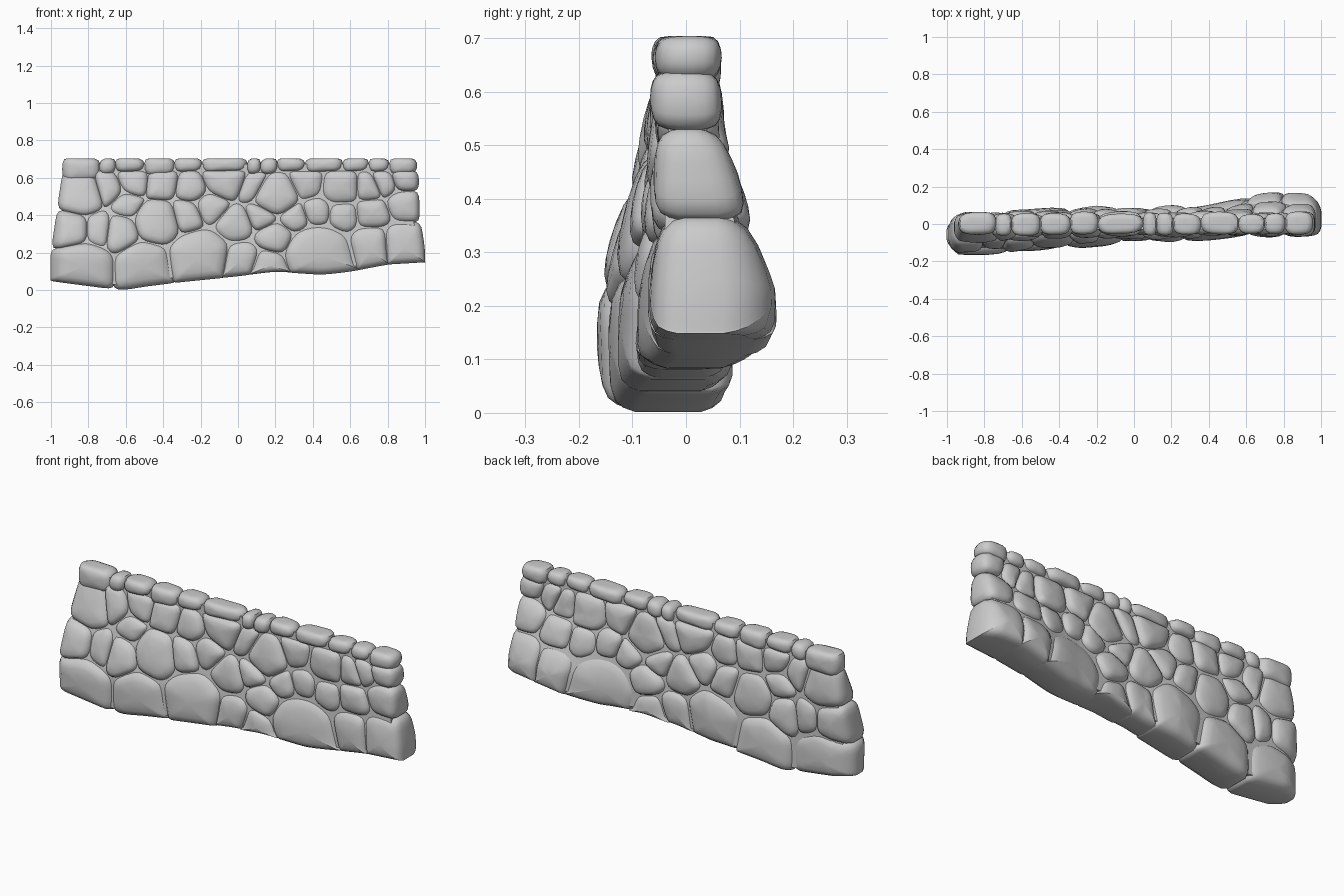
import bpy, bmesh, random
from mathutils import Vector

if "Cube" in bpy.data.objects:
    bpy.data.objects.remove(bpy.data.objects["Cube"])

random.seed(4)

# Piecewise-linear outlines: underside height, extra front and back batter at the base
BOTTOM = [(-1, .05), (-.93, .04), (-.62, 0), (-.5, .02), (-.3, .045), (0, .075),
          (.2, .1), (.45, .083), (.6, .1), (.8, .138), (1, .15)]
FRONT = [(-1, .07), (-.94, .105), (-.7, .1), (-.4, .08), (0, .035), (.2, .04), (.6, .012), (1, .015)]
BACK = [(-1, -.05), (-.9, -.01), (-.5, .01), (-.2, .035), (0, .015), (.4, .04),
        (.65, .095), (.8, .105), (.94, .09), (1, .05)]


def lerp(table, x):
    if x <= table[0][0]:
        return table[0][1]
    for (a, va), (b, vb) in zip(table, table[1:]):
        if x <= b:
            return va + (vb - va) * (x - a) / (b - a)
    return table[-1][1]


def ramp(z, top, height):
    return min(max((top - z) / height, 0), 1)


def face_y(x, z, side):
    """Wall surface: straight at the top, spreading towards the base."""
    if side < 0:
        return -.063 - ramp(z, .6, .38) * lerp(FRONT, x)
    return .063 + .01 * ramp(z, .65, .2) + ramp(z, .53, .3) * lerp(BACK, x)


def clip(poly, p, n):
    """Keep the part of a convex polygon on the negative side of a line."""
    out = []
    for a, b in zip(poly, poly[1:] + poly[:1]):
        da, db = (a - p).dot(n), (b - p).dot(n)
        if da <= 0:
            out.append(a)
        if da * db < 0:
            out.append(a.lerp(b, da / (da - db)))
    return out


def soften(poly, step=.03):
    """Resample the outline, lift it to the underside and round its corners."""
    pts = []
    for a, b in zip(poly, poly[1:] + poly[:1]):
        n = max(1, round((b - a).length / step))
        pts += [a.lerp(b, i / n) for i in range(n)]
    pts = [Vector((p.x, max(p.y, lerp(BOTTOM, p.x)))) for p in pts]
    for _ in range(2):
        pts = [(pts[i - 1] + 2 * p + pts[(i + 1) % len(pts)]) / 4 for i, p in enumerate(pts)]
    return pts


def add_stone(bm, poly, flat_top=False):
    """Pillow-shaped stone: stacked inset rings from front to back."""
    pts = soften(poly)
    c = sum(pts, Vector((0, 0))) / len(pts)
    jit = {-1: random.uniform(-.002, .012), 1: random.uniform(-.014, .002)}
    tilt = {s: Vector((random.uniform(-.05, .05), random.uniform(-.05, .05))) for s in (-1, 1)}
    half = [(.35, 0), (.65, .005), (.85, .014), (.96, .03), (1.02, .05)]
    layers = [(-1, k, r) for k, r in half] + [(1, k, r) for k, r in reversed(half)]

    def vert(p, side, recess):
        y = face_y(p.x, p.y, side) + jit[side] + tilt[side].dot(p - c)
        return bm.verts.new((p.x, y - side * recess, p.y))

    rings = []
    for side, k, recess in layers:
        ring = []
        for p in pts:
            q = c + (p - c) * k
            if flat_top:
                q.y = min(q.y, .704)
            ring.append(vert(q, side, recess))
        rings.append(ring)
    n = len(pts)
    for ra, rb in zip(rings, rings[1:]):
        for i in range(n):
            j = (i + 1) % n
            bm.faces.new((ra[i], ra[j], rb[j], rb[i]))
    for ring, side in ((rings[0], -1), (rings[-1], 1)):
        m = vert(c, side, -.002)
        for i in range(n):
            bm.faces.new((ring[i], ring[(i + 1) % n], m))


def finish(bm, name):
    bmesh.ops.recalc_face_normals(bm, faces=bm.faces)
    me = bpy.data.meshes.new(name)
    bm.to_mesh(me)
    bm.free()
    ob = bpy.data.objects.new(name, me)
    bpy.context.collection.objects.link(ob)
    bpy.ops.object.select_all(action='DESELECT')
    ob.select_set(True)
    bpy.context.view_layer.objects.active = ob
    bpy.ops.object.shade_smooth_by_angle(angle=.8)


# Wall stones: cells grown around the stone centres (x, z), larger where weighted
SEEDS = [(-.83, .15), (-.5, .15), (-.2, .19), (.03, .16), (.15, .13), (.43, .2), (.87, .26), (.71, .25),
         (-.88, .34), (-.74, .34), (-.64, .33), (-.43, .38), (-.28, .41), (-.01, .36), (.2, .29),
         (-.83, .5), (-.69, .53), (-.6, .46), (-.56, .57), (-.41, .56), (-.25, .54), (-.15, .45),
         (-.07, .59), (.08, .55), (.2, .5), (.13, .4), (.3, .39), (.37, .56), (.42, .42),
         (.55, .54), (.56, .41), (.7, .54), (.71, .42), (.88, .47), (.88, .59), (.79, .57)]
WEIGHT = {5: .02, 2: .01, 24: .008, 11: .006, 15: .006, 22: .006, 29: .004}
SZ, OVERLAP = 1.15, .003
region = [Vector(p) for p in ((-1, 0), (1, 0), (.998, .22), (.97, .4), (.965, .64), (-.935, .64), (-1, .2))]
bm = bmesh.new()
for i, s in enumerate(SEEDS):
    a = Vector((s[0], s[1] * SZ))
    cell = [Vector((p.x, p.y * SZ)) for p in region]
    for j, o in enumerate(SEEDS):
        if j != i:
            d = Vector((o[0], o[1] * SZ)) - a
            shift = (WEIGHT.get(i, 0) - WEIGHT.get(j, 0)) / (2 * d.length_squared)
            cell = clip(cell, a + d * (.5 + shift + OVERLAP / d.length), d)
    add_stone(bm, [Vector((p.x, p.y / SZ)) for p in cell])
finish(bm, "wall_stones")

# Cap course: a row of flat-topped stones
CAPS = [-.935, -.74, -.655, -.5, -.34, -.19, .05, .12, .21, .36, .56, .7, .81, .955]
bm = bmesh.new()
for i, (x0, x1) in enumerate(zip(CAPS, CAPS[1:])):
    low = .58 if i == 0 else random.uniform(.61, .63)
    sl = random.uniform(-.006, .006)
    x0, x1 = x0 - .003, x1 + .003
    add_stone(bm, [Vector(p) for p in ((x0, low), (x1, low + .01), (x1, .707 + sl), (x0, .707 - sl))], True)
finish(bm, "cap_stones")

# Core fill behind the joints
bm = bmesh.new()
NX, NZ, REC = 60, 18, .033
grids = {}
for side in (-1, 1):
    g = grids[side] = []
    for i in range(NX + 1):
        x = -.95 + 1.9 * i / NX
        zb = lerp(BOTTOM, x) + .025
        col = []
        for k in range(NZ + 1):
            t = k / NZ
            z = zb + (.675 - zb) * t
            xx = x * (1.01 - .05 * t)
            col.append(bm.verts.new((xx, face_y(xx, z, side) - side * REC, z)))
        g.append(col)
    for i in range(NX):
        for k in range(NZ):
            bm.faces.new((g[i][k], g[i + 1][k], g[i + 1][k + 1], g[i][k + 1]))
f, b = grids[-1], grids[1]
for i in range(NX):
    for k in (0, NZ):
        bm.faces.new((f[i][k], f[i + 1][k], b[i + 1][k], b[i][k]))
for k in range(NZ):
    for i in (0, NX):
        bm.faces.new((f[i][k], f[i][k + 1], b[i][k + 1], b[i][k]))
finish(bm, "core_fill")
